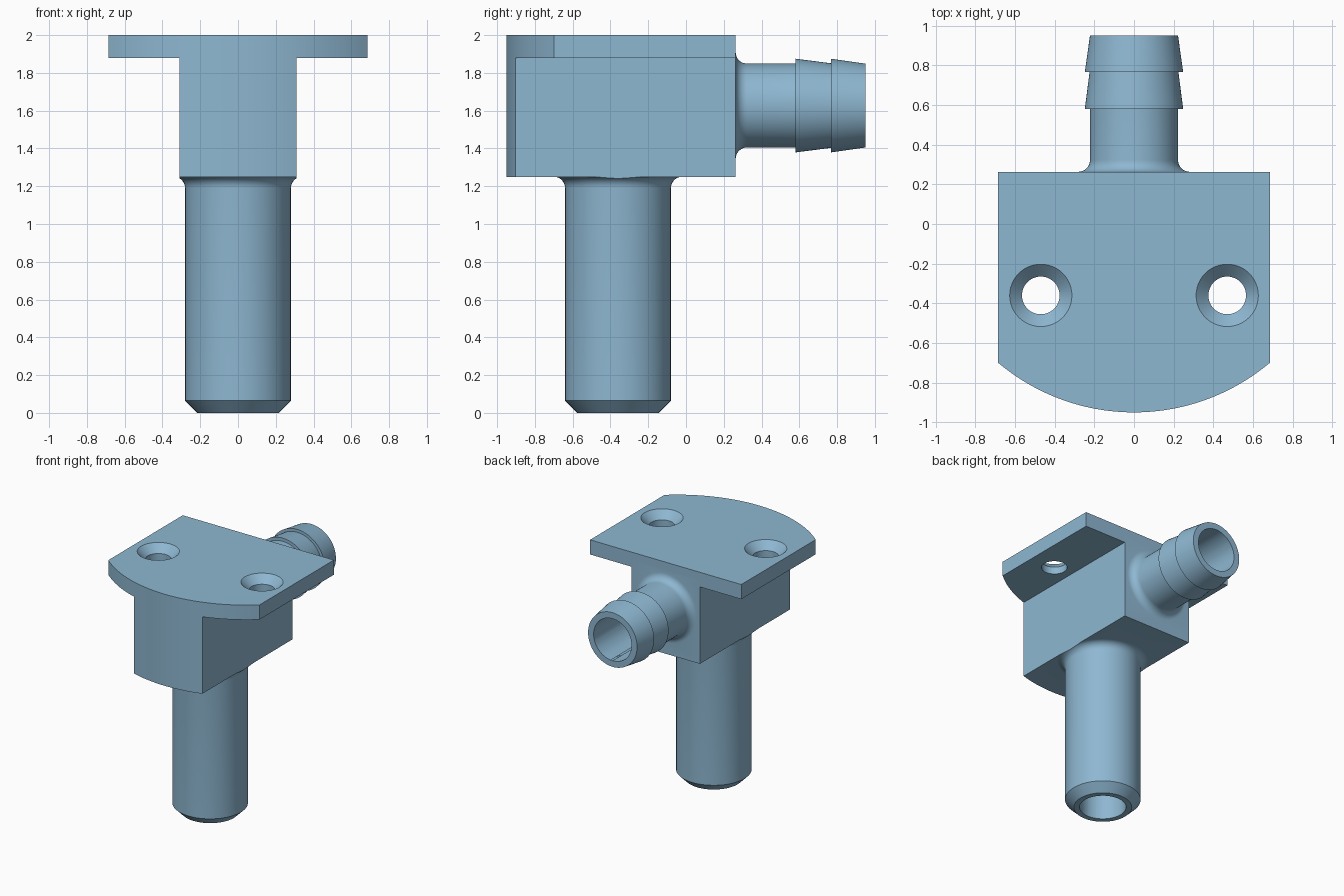
import bpy, bmesh, math
from mathutils import Matrix, Vector

if "Cube" in bpy.data.objects:
    bpy.data.objects.remove(bpy.data.objects["Cube"])

STEM_Y, BARB_Z, BACK, FRONT = -0.36, 1.627, 0.263, -0.95
HALF_W, BLOCK_W, BORE = 0.685, 0.31, 0.172
ARC_R = 1.063

mat = bpy.data.materials.new("steel blue")
mat.diffuse_color = (0.27, 0.474, 0.638, 1)
mat.use_nodes = True
mat.node_tree.nodes["Principled BSDF"].inputs["Base Color"].default_value = mat.diffuse_color


def make(name, bm):
    bmesh.ops.recalc_face_normals(bm, faces=bm.faces[:])
    me = bpy.data.meshes.new(name)
    bm.to_mesh(me)
    bm.free()
    me.materials.append(mat)
    ob = bpy.data.objects.new(name, me)
    bpy.context.collection.objects.link(ob)
    return ob


def lathe(name, profile, origin, along_y=False, n=64):
    """Spin a (radius, height) profile that starts and ends on the axis."""
    bm = bmesh.new()
    rings = []
    for r, h in profile:
        if r == 0:
            rings.append([bm.verts.new((0, 0, h))] * n)
        else:
            rings.append([bm.verts.new((r * math.cos(2 * math.pi * i / n),
                                        r * math.sin(2 * math.pi * i / n), h)) for i in range(n)])
    for a, b in zip(rings, rings[1:]):
        for i in range(n):
            j = (i + 1) % n
            bm.faces.new(list(dict.fromkeys((a[i], a[j], b[j], b[i]))))
    turn = Matrix.Rotation(-math.pi / 2, 4, 'X') if along_y else Matrix()
    bm.transform(Matrix.Translation(origin) @ turn)
    return make(name, bm)


def prism(name, outline, z0, z1):
    bm = bmesh.new()
    face = bm.faces.new([bm.verts.new((x, y, z0)) for x, y in outline])
    ext = bmesh.ops.extrude_face_region(bm, geom=[face])
    bmesh.ops.translate(bm, vec=(0, 0, z1 - z0),
                        verts=[v for v in ext["geom"] if isinstance(v, bmesh.types.BMVert)])
    return make(name, bm)


def combine(target, other, operation):
    """Apply a boolean and remove the second object."""
    mod = target.modifiers.new("join", 'BOOLEAN')
    mod.operation, mod.object, mod.solver = operation, other, 'EXACT'
    bpy.context.view_layer.objects.active = target
    bpy.ops.object.modifier_apply(modifier=mod.name)
    bpy.data.objects.remove(other)


def bow_outline(half_width):
    """Rectangle with a bowed front edge."""
    steps = 10
    side = [BLOCK_W * i / steps for i in range(steps + 1)]
    side += [BLOCK_W + (HALF_W - BLOCK_W) * i / 12 for i in range(1, 13)]
    side = [x for x in side if x <= half_width + 1e-6]
    xs = [-x for x in side[:0:-1]] + side
    cy = FRONT + ARC_R
    arc = [(x, cy - math.sqrt(ARC_R ** 2 - x * x)) for x in xs]
    return arc + [(half_width, BACK), (-half_width, BACK)]


def fillet(r, h, f, direction):
    """Quarter-round flare from radius r out to r + f, ending at height h."""
    return [(r + f - f * math.cos(t), h + direction * (f - f * math.sin(t)))
            for t in (math.pi / 2 * i / 8 for i in range(9))]


# Mounting plate and housing block
fitting = prism("elbow_fitting", bow_outline(HALF_W), 1.88, 2.0)
block = prism("block", bow_outline(BLOCK_W), 1.25, 1.94)
combine(fitting, block, 'UNION')

# Downward stem with chamfered tip and a flare trimmed to the block width
stem = lathe("stem", [(0, 0), (0.215, 0), (0.28, 0.065)] + fillet(0.28, 1.25, 0.06, -1)
             + [(0.2, 1.32), (0, 1.32)], (0, STEM_Y, 0))
trim = prism("trim", [(-BLOCK_W, -0.9), (BLOCK_W, -0.9), (BLOCK_W, 0.2), (-BLOCK_W, 0.2)], -0.1, 1.5)
combine(stem, trim, 'INTERSECT')
combine(fitting, stem, 'UNION')

# Hose barb on the back
flare = fillet(0.222, BACK, 0.06, 1)[::-1]
barb = lathe("barb", [(0, 0.2), (0.2, 0.2)] + flare
             + [(0.222, 0.58), (0.248, 0.58), (0.224, 0.767), (0.248, 0.767), (0.222, 0.95), (0, 0.95)],
             (0, 0, BARB_Z), along_y=True)
combine(fitting, barb, 'UNION')

# Elbow-shaped bore through stem and barb
bore = lathe("bore", [(0, -0.1), (BORE, -0.1), (BORE, BARB_Z)]
             + [(BORE * math.cos(t), BARB_Z + BORE * math.sin(t))
                for t in (math.pi / 2 * i / 8 for i in range(1, 8))]
             + [(0, BARB_Z + BORE)], (0, STEM_Y, 0))
combine(fitting, bore, 'DIFFERENCE')
cross_bore = lathe("cross_bore", [(0, 0), (BORE, 0), (BORE, 1.5), (0, 1.5)],
                   (0, STEM_Y, BARB_Z), along_y=True)
combine(fitting, cross_bore, 'DIFFERENCE')

# Countersunk screw holes
for sx in (-1, 1):
    hole = lathe("screw_hole", [(0, 1.8), (0.095, 1.8), (0.095, 1.938), (0.157, 2.0), (0.157, 2.1), (0, 2.1)],
                 (sx * 0.47, STEM_Y, 0), n=48)
    combine(fitting, hole, 'DIFFERENCE')

# Smooth round surfaces, keep the machined edges crisp
bpy.ops.object.select_all(action='DESELECT')
fitting.select_set(True)
bpy.context.view_layer.objects.active = fitting
bpy.ops.object.shade_smooth_by_angle(angle=math.radians(22))
